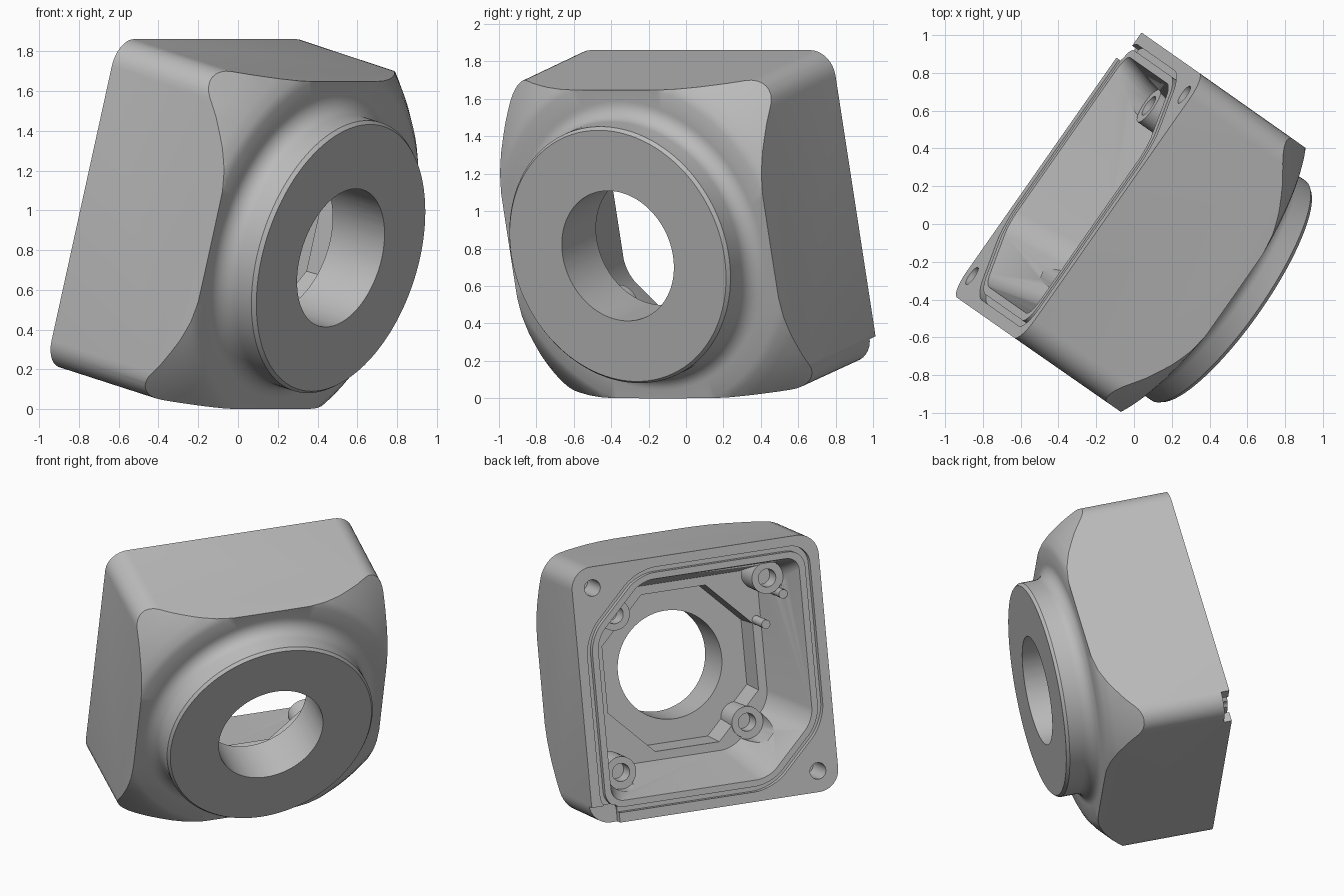
import bpy, bmesh, math
from mathutils import Matrix, Vector

cube = bpy.data.objects.get("Cube")
if cube:
    bpy.data.objects.remove(cube, do_unlink=True)

# Housing frame: local x across, y up, z from the open back to the front
turn, tilt = math.radians(55), math.radians(15)
across = Vector((math.cos(turn), math.sin(turn), 0))
ahead = Vector((math.sin(turn) * math.cos(tilt), -math.cos(turn) * math.cos(tilt), -math.sin(tilt)))
up = ahead.cross(across)
frame = Matrix((across, up, ahead)).transposed().to_4x4()
frame.translation = (-0.296, 0.205, 1.035)

grey = bpy.data.materials.new("plain grey")
grey.use_nodes = True
grey.diffuse_color = (0.5, 0.5, 0.5, 1)
shader = next(n for n in grey.node_tree.nodes if n.type == 'BSDF_PRINCIPLED')
shader.inputs["Base Color"].default_value = (0.5, 0.5, 0.5, 1)


def finish(name, bm):
    bmesh.ops.remove_doubles(bm, verts=bm.verts, dist=1e-5)
    bmesh.ops.recalc_face_normals(bm, faces=bm.faces)
    mesh = bpy.data.meshes.new(name)
    bm.to_mesh(mesh)
    bm.free()
    mesh.materials.append(grey)
    obj = bpy.data.objects.new(name, mesh)
    bpy.context.collection.objects.link(obj)
    return obj


def lathe(name, profile, x=0, y=0, steps=48):
    """Solid of revolution from (radius, z) points that begin and end on the axis."""
    bm = bmesh.new()
    vs = [bm.verts.new((r, 0, z)) for r, z in profile]
    es = [bm.edges.new(pair) for pair in zip(vs, vs[1:])]
    bmesh.ops.spin(bm, geom=vs + es, cent=(0, 0, 0), axis=(0, 0, 1),
                   angle=2 * math.pi, steps=steps, use_merge=True)
    bmesh.ops.translate(bm, verts=bm.verts, vec=(x, y, 0))
    return finish(name, bm)


def rod(name, r, z0, z1, x=0, y=0, steps=32):
    return lathe(name, [(0, z0), (r, z0), (r, z1), (0, z1)], x, y, steps)


def outline(h, cut, cut_all):
    """Square of half width h with two or four corners cut off."""
    pts = []
    for sx, sy in ((1, 1), (-1, 1), (-1, -1), (1, -1)):
        if cut and (cut_all or sx == sy):
            pair = [(sx * h, sy * (h - cut)), (sx * (h - cut), sy * h)]
            pts += pair if sx == sy else pair[::-1]
        else:
            pts.append((sx * h, sy * h))
    return pts


def prism(name, near, far, z0, z1, radius, cut0=0, cut1=0, cut_all=False):
    bm = bmesh.new()
    a = [bm.verts.new((x, y, z0)) for x, y in outline(near, cut0, cut_all)]
    b = [bm.verts.new((x, y, z1)) for x, y in outline(far, cut1, cut_all)]
    bm.faces.new(a[::-1])
    bm.faces.new(b)
    n = len(a)
    for i in range(n):
        j = (i + 1) % n
        bm.faces.new((a[i], a[j], b[j], b[i]))
    if radius:
        rails = [bm.edges.get(pair) for pair in zip(a, b)]
        bmesh.ops.bevel(bm, geom=rails, offset=radius, segments=8, profile=0.5, affect='EDGES')
    return finish(name, bm)


def combine(obj, tool, operation='DIFFERENCE'):
    mod = obj.modifiers.new("combine", 'BOOLEAN')
    mod.operation, mod.solver, mod.object = operation, 'EXACT', tool
    bpy.context.view_layer.update()
    deps = bpy.context.evaluated_depsgraph_get()
    mesh = bpy.data.meshes.new_from_object(obj.evaluated_get(deps))
    obj.modifiers.clear()
    obj.data = mesh
    bpy.data.objects.remove(tool, do_unlink=True)


# Rounded square body trimmed by a turned front with a collar
body = prism("housing", 0.855, 0.852, 0, 1.1, 0.14)
front = [(0, -0.2), (1.5, -0.2), (1.5, 0.2), (1.16, 0.575), (1.07, 0.68),
         (0.99, 0.76), (0.94, 0.80), (0.90, 0.818)]
fillet = [(0.80 - 0.09 * math.sin(t), 0.91 - 0.09 * math.cos(t))
          for t in (math.pi / 2 * i / 8 for i in range(9))]
rim = [(0.71, 1.01), (0.695, 1.03), (0, 1.03)]
combine(body, lathe("turned_front", front + fillet + rim, y=-0.008, steps=128), 'INTERSECT')

# Sealing groove around the back opening
groove = prism("groove", 0.79, 0.79, -0.1, 0.04, 0.13, 0.39, 0.39)
combine(groove, prism("groove_core", 0.755, 0.755, -0.2, 0.2, 0.11, 0.365, 0.365))
combine(body, groove)

# Tapered cavity, deeper octagonal floor, front hole
combine(body, prism("cavity", 0.72, 0.58, -0.03, 0.49, 0.08, 0.34, 0.27))
combine(body, prism("floor_recess", 0.525, 0.515, 0.4, 0.70, 0, 0.3, 0.3, True))
combine(body, rod("front_hole", 0.36, 0.5, 1.2, y=-0.008, steps=96))

# Back screw holes and the pry notch at one corner
for s in (1, -1):
    combine(body, rod("screw_hole", 0.055, -0.1, 0.25, 0.715 * s, 0.715 * s))
notch = prism("notch", 0.13, 0.13, -0.1, 0.055, 0.04)
notch.location = (0.80, -0.86, 0)
combine(body, notch)

parts = [body]

# Hollow screw posts: two tall in pockets of the wall, two low on the ledge
for name, x, y, top, start in (("upper_post", -0.56, 0.56, 0.22, 0.05),
                               ("lower_post", 0.56, -0.57, 0.22, 0.05),
                               ("upper_ledge_post", 0.42, 0.42, 0.48, 0.25),
                               ("lower_ledge_post", -0.42, -0.42, 0.48, 0.25)):
    combine(body, rod("pocket", 0.112, start, top + 0.005, x, y))
    combine(body, rod("post_bore", 0.07, start, top + 0.14, x, y))
    parts.append(lathe(name, [(0, top + 0.22), (0.105, top + 0.22), (0.105, top), (0.06, top),
                              (0.06, top + 0.12), (0, top + 0.12)], x, y))

# Locating pins
parts.append(rod("upper_pin", 0.03, 0.16, 0.5, -0.64, 0.45))
parts.append(rod("lower_pin", 0.03, 0.3, 0.55, -0.55, 0.24))

for obj in parts:
    obj.matrix_world = frame
bpy.ops.object.select_all(action='DESELECT')
for obj in parts:
    obj.select_set(True)
bpy.context.view_layer.objects.active = body
bpy.ops.object.shade_smooth_by_angle(angle=math.radians(25))
